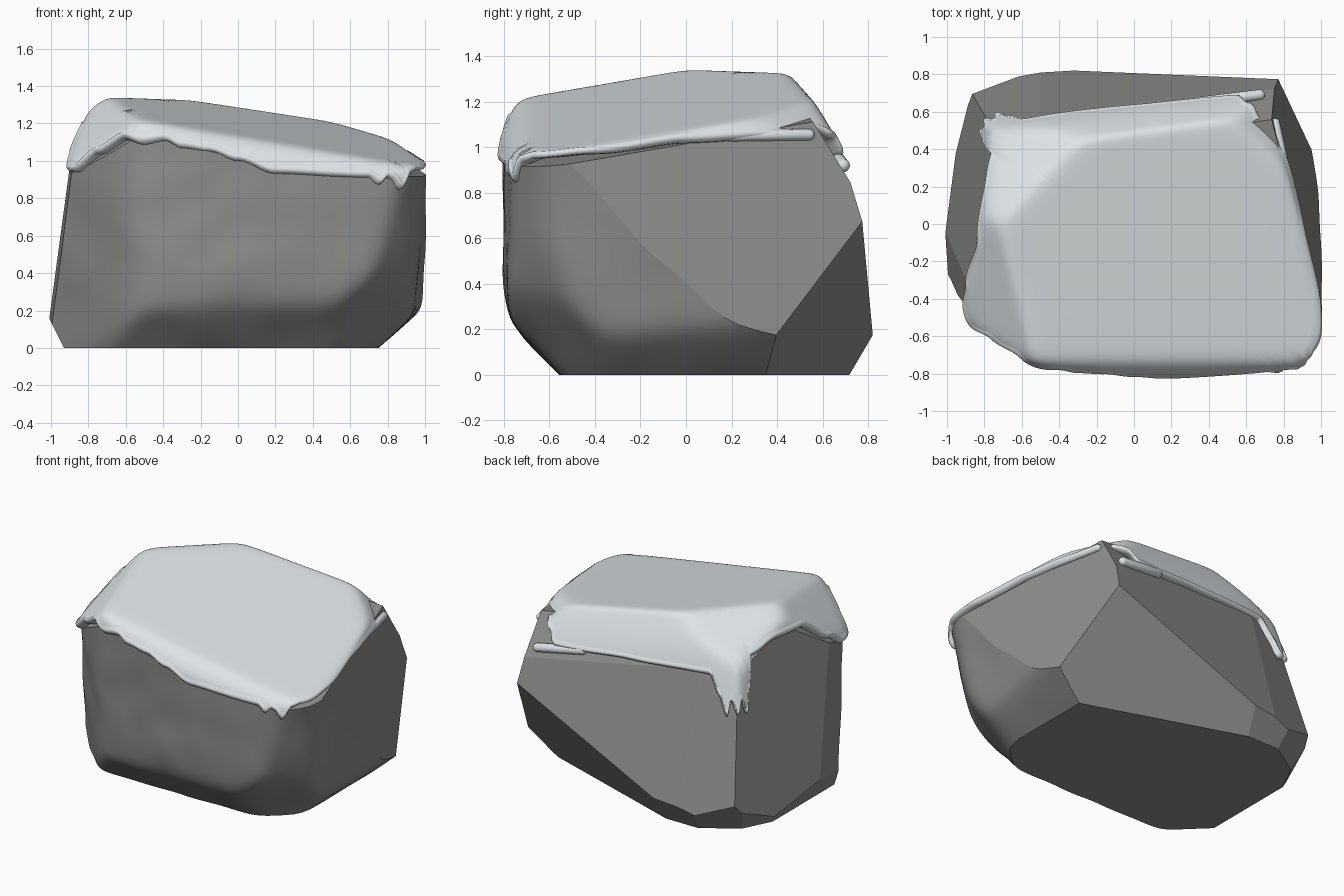
import bpy, bmesh
from math import radians, sin, cos, pi
from mathutils import Vector, noise

default_cube = bpy.data.objects.get("Cube")
if default_cube:
    bpy.data.objects.remove(default_cube, do_unlink=True)

CENTRE = Vector((0, 0, .7))


def make_material(name, colour):
    material = bpy.data.materials.new(name)
    material.use_nodes = True
    material.diffuse_color = (*colour, 1)
    shader = next(n for n in material.node_tree.nodes if n.type == 'BSDF_PRINCIPLED')
    shader.inputs["Base Color"].default_value = (*colour, 1)
    shader.inputs["Roughness"].default_value = .8
    return material


def make_object(name, bm, material):
    mesh = bpy.data.meshes.new(name)
    bm.normal_update()
    bm.to_mesh(mesh)
    bm.free()
    mesh.materials.append(material)
    obj = bpy.data.objects.new(name, mesh)
    bpy.context.collection.objects.link(obj)


def plane(nx, ny, nz, distance):
    """Half space: normal . point <= distance, normalised."""
    normal = Vector((nx, ny, nz))
    return normal.normalized(), distance / normal.length


def radius(direction, planes, sharpness):
    """Distance from the centre to the softly blended set of planes."""
    total = .4 ** sharpness
    for normal, distance in planes:
        facing = normal.dot(direction)
        if facing > 0:
            total += (facing / (distance - normal.dot(CENTRE))) ** sharpness
    return total ** (-1 / sharpness)


def grow(planes, amount):
    return [(normal, distance + amount) for normal, distance in planes]


# Worn, rounded faces: front, front corners and undersides
worn_planes = [
    plane(-.1, -1, 0, .81),
    plane(.06, -1, 0, .82),
    plane(0, -1, -.3, .71),
    plane(0, -1, -1, .55),
    plane(-.5, -.86, 0, .91),
    plane(.75, -.65, -.2, .97),
    plane(.65, 0, -.76, .48),
    plane(1, -.1, -.12, .95),
    plane(.5, -.6, -.6, .59),
    plane(-.5, -.6, -.5, .7),
]

# Front left corner of the rock, overhung by the snow
left_corner = [plane(-1, -1, -.1, 1.26)]

# Split, flat faces: both sides, back, corner chamfers and base
split_planes = [
    plane(1, .22, .19, 1.07),
    plane(-1, .18, .19, 1.03),
    plane(-1, -.08, .11, 1.03),
    plane(-.09, 1, .29, .9),
    plane(-.27, 1, .29, .99),
    plane(.23, .69, -.44, .415),
    plane(-.45, .7, -.5, .77),
    plane(-.8, .4, -.5, .89),
    plane(0, .85, -.5, .61),
    plane(-.8, 0, -.4, .744),
    plane(0, 0, -1, 0),
]

# Sloping top and its chamfers, as covered by snow
top_planes = [
    plane(.17, -.13, 1, 1.22),
    plane(-.84, -.38, 1, 1.935),
    plane(-.46, .48, 1, 1.67),
    plane(-.07, 1.63, 1, 2.075),
]
front_bevel = [plane(.17, -1.1, 1, 1.93)]

# Snow thins out here, leaving the back corner of the rock bare
bare_corner = plane(.8, .57, 1, 1.945)

rock_grey = make_material("rock grey", (.265, .273, .259))
snow_white = make_material("snow white", (.73, .78, .8))

# Rock: a worn lump split by flat planes
bm = bmesh.new()
bmesh.ops.create_icosphere(bm, subdivisions=6, radius=1)
for vert in bm.verts:
    direction = vert.co.normalized()
    lump = 1 + .014 * noise.noise(direction * 3.5)
    vert.co = CENTRE + direction * radius(direction, worn_planes + left_corner, 45) * lump
for face in bm.faces:
    face.smooth = True
for normal, distance in split_planes + grow(top_planes, -.055) + grow(front_bevel, -.02):
    cut = bmesh.ops.bisect_plane(
        bm, geom=bm.verts[:] + bm.edges[:] + bm.faces[:], dist=1e-5,
        plane_co=normal * distance, plane_no=normal, clear_outer=True)
    rim = [e for e in cut["geom_cut"] if isinstance(e, bmesh.types.BMEdge)]
    if rim:
        for edge in rim:
            edge.smooth = False
        for face in bmesh.ops.holes_fill(bm, edges=rim, sides=0)["faces"]:
            face.smooth = False
make_object("rock", bm, rock_grey)

# Snow hem: height of the lower edge around the rock, by angle in degrees
hem = [
    (-160, 1.03), (-154, .95), (-149, .95), (-141, 1.05), (-131, 1.13),
    (-124, 1.1), (-117, 1.12), (-111, 1.08), (-101, 1.06), (-90, 1.01),
    (-76, .94), (-48, .92), (-46, .88), (-44, .92), (-43, .91),
    (-41, .85), (-38, .94), (-35, .96), (-23, .98), (0, 1.03),
    (26, 1.05), (36, 1.07), (41, 1.08), (47, 1.05), (52, .97),
    (90, 1), (136, 1.02), (139, .9), (141, .77), (143, .88),
    (145, .78), (147, .88), (149, .77), (151, .92), (154, 1.13),
    (170, 1.18), (186, 1.18), (200, 1.03),
]


def hem_height(angle):
    if angle < hem[0][0]:
        angle += 360
    for (a, low), (b, high) in zip(hem, hem[1:]):
        if a <= angle <= b:
            t = (angle - a) / (b - a)
            t = t * t * (3 - 2 * t)
            return low + (high - low) * t
    return hem[-1][1]


snow_planes = grow(worn_planes, .02) + grow(left_corner, .07) + grow(split_planes, .03)
snow_planes += grow(top_planes + front_bevel, .008) + [bare_corner]


def snow_point(angle, elevation, scale=1):
    direction = Vector((cos(angle) * cos(elevation), sin(angle) * cos(elevation), sin(elevation)))
    return CENTRE + direction * radius(direction, snow_planes, 42) * scale


def hem_elevation(angle, height):
    low, high = 0, pi / 2
    for _ in range(18):
        middle = (low + high) / 2
        if snow_point(angle, middle).z < height:
            low = middle
        else:
            high = middle
    return high


# Snow cap: rings from the rolled hem up to the crown
SEGMENTS, RINGS = 480, 60
bm = bmesh.new()
crown = bm.verts.new(snow_point(0, pi / 2))
columns = []
for i in range(SEGMENTS):
    degrees = i * 360 / SEGMENTS - 180
    angle = radians(degrees)
    start = hem_elevation(angle, hem_height(degrees))
    lip = [(.015, .92), (0, .96), (-.005, .985), (.005, 1.003), (.02, 1.01)]
    column = [snow_point(angle, start + lift, scale) for lift, scale in lip]
    for k in range(1, RINGS):
        t = (k / RINGS) ** 1.3
        column.append(snow_point(angle, start + .03 + (pi / 2 - start - .03) * t))
    columns.append([bm.verts.new(p) for p in column])
for i, column in enumerate(columns):
    following = columns[(i + 1) % SEGMENTS]
    for k in range(len(column) - 1):
        bm.faces.new((column[k], following[k], following[k + 1], column[k + 1]))
    bm.faces.new((column[-1], following[-1], crown))
for face in bm.faces:
    face.smooth = True
make_object("snow_cap", bm, snow_white)


# Thin snow streaks left along the bare corner: spheres pulled into capsules
def streak(name, start, end, thickness):
    start, end = Vector(start), Vector(end)
    turn = (end - start).to_track_quat('Z', 'Y')
    bm = bmesh.new()
    bmesh.ops.create_uvsphere(bm, u_segments=16, v_segments=11, radius=thickness)
    for vert in bm.verts:
        vert.co = (end if vert.co.z > 0 else start) + turn @ vert.co
    for face in bm.faces:
        face.smooth = True
    make_object(name, bm, snow_white)


streak("back_streak", (.35, .65, .97), (.67, .69, .92), .03)
streak("side_streak", (.83, .2, 1.05), (.755, .54, 1.055), .025)
